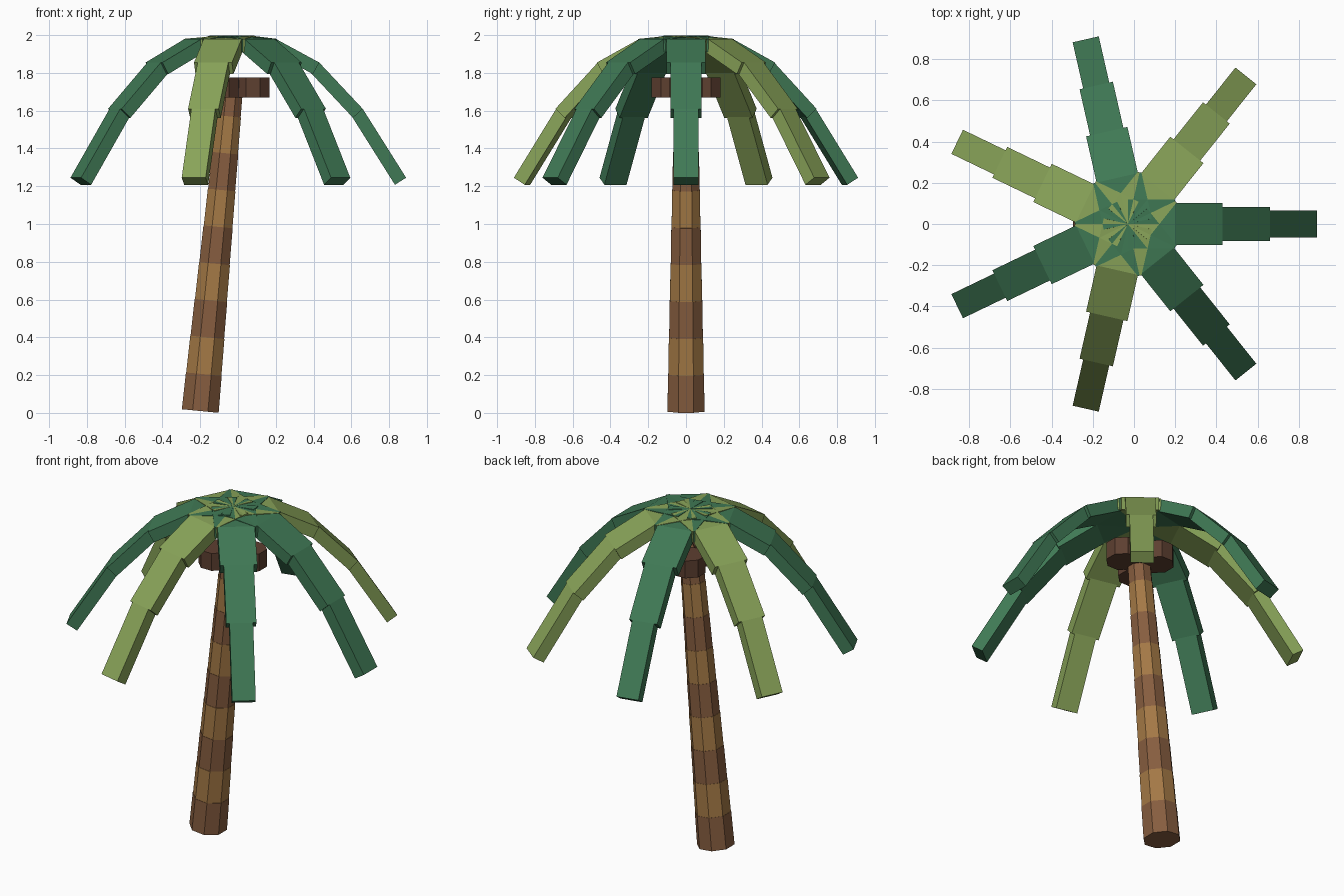
import bpy, bmesh, math
from mathutils import Vector, Matrix

if "Cube" in bpy.data.objects:
    bpy.data.objects.remove(bpy.data.objects["Cube"])

def mat(name, rgb):
    m = bpy.data.materials.new(name)
    m.diffuse_color = (*rgb, 1)
    m.use_nodes = True
    m.node_tree.nodes["Principled BSDF"].inputs["Base Color"].default_value = m.diffuse_color
    return m

DARK = mat("dark_bark", (0.24, 0.11, 0.05))
LIGHT = mat("light_bark", (0.37, 0.19, 0.06))
NUT = mat("nut_brown", (0.11, 0.05, 0.03))
GREEN = mat("deep_green", (0.05, 0.19, 0.09))
LIME = mat("light_green", (0.25, 0.37, 0.10))

def finish(name, bm, material):
    bmesh.ops.recalc_face_normals(bm, faces=bm.faces)
    me = bpy.data.meshes.new(name)
    bm.to_mesh(me)
    bm.free()
    me.materials.append(material)
    ob = bpy.data.objects.new(name, me)
    bpy.context.collection.objects.link(ob)

def cylinder(name, a, b, r1, r2, sides, material):
    a, b = Vector(a), Vector(b)
    d = b - a
    q = Vector((0, 0, 1)).rotation_difference(d).to_matrix().to_4x4()
    spin = Matrix.Rotation(math.pi / sides, 4, 'Z')
    bm = bmesh.new()
    bmesh.ops.create_cone(bm, cap_ends=True, segments=sides, radius1=r1, radius2=r2,
                          depth=d.length, matrix=Matrix.Translation((a + b) / 2) @ q @ spin)
    finish(name, bm, material)

# Leaning trunk of nine tapering rings in alternating browns
base, top, rings = Vector((-0.2, 0, 0.01)), Vector((-0.03, 0, 1.765)), 9
for i in range(rings):
    r = 0.106 - 0.0047 * i
    cylinder(f"trunk_ring_{i + 1}", base.lerp(top, i / rings), base.lerp(top, (i + 1) / rings),
             r, r - 0.003, 8, LIGHT if i % 2 else DARK)

# Three nuts clustered around the trunk top
for i in range(3):
    a = i * math.tau / 3
    x, y = -0.03 + 0.11 * math.cos(a), 0.11 * math.sin(a)
    cylinder(f"nut_{i + 1}", (x, y, 1.67), (x, y, 1.775), 0.095, 0.095, 8, NUT)

# Seven drooping fronds, each a chain of four narrowing slabs hung under one arc
ARC = [(0, 1.998), (0.23, 1.98), (0.46, 1.855), (0.69, 1.61), (0.92, 1.245)]
HALF_WIDTHS = [0.12, 0.103, 0.083, 0.065]
THICK = 0.07
for k in range(7):
    turn = Matrix.Translation((-0.03, 0, 0)) @ Matrix.Rotation(k * math.tau / 7, 4, 'Z')
    bm = bmesh.new()
    for (r0, z0), (r1, z1), w in zip(ARC, ARC[1:], HALF_WIDTHS):
        p, q = Vector((r0, 0, z0)), Vector((r1, 0, z1))
        d = (q - p).normalized()
        n = Vector((-d.z, 0, d.x))
        frame = Matrix((d, (0, 1, 0), n)).transposed().to_4x4()
        size = Matrix.Diagonal(((q - p).length, 2 * w, THICK, 1))
        bmesh.ops.create_cube(bm, size=1, matrix=turn @ Matrix.Translation(
            (p + q) / 2 - n * THICK / 2) @ frame @ size)
    finish(f"frond_{k + 1}", bm, LIME if k % 2 else GREEN)
